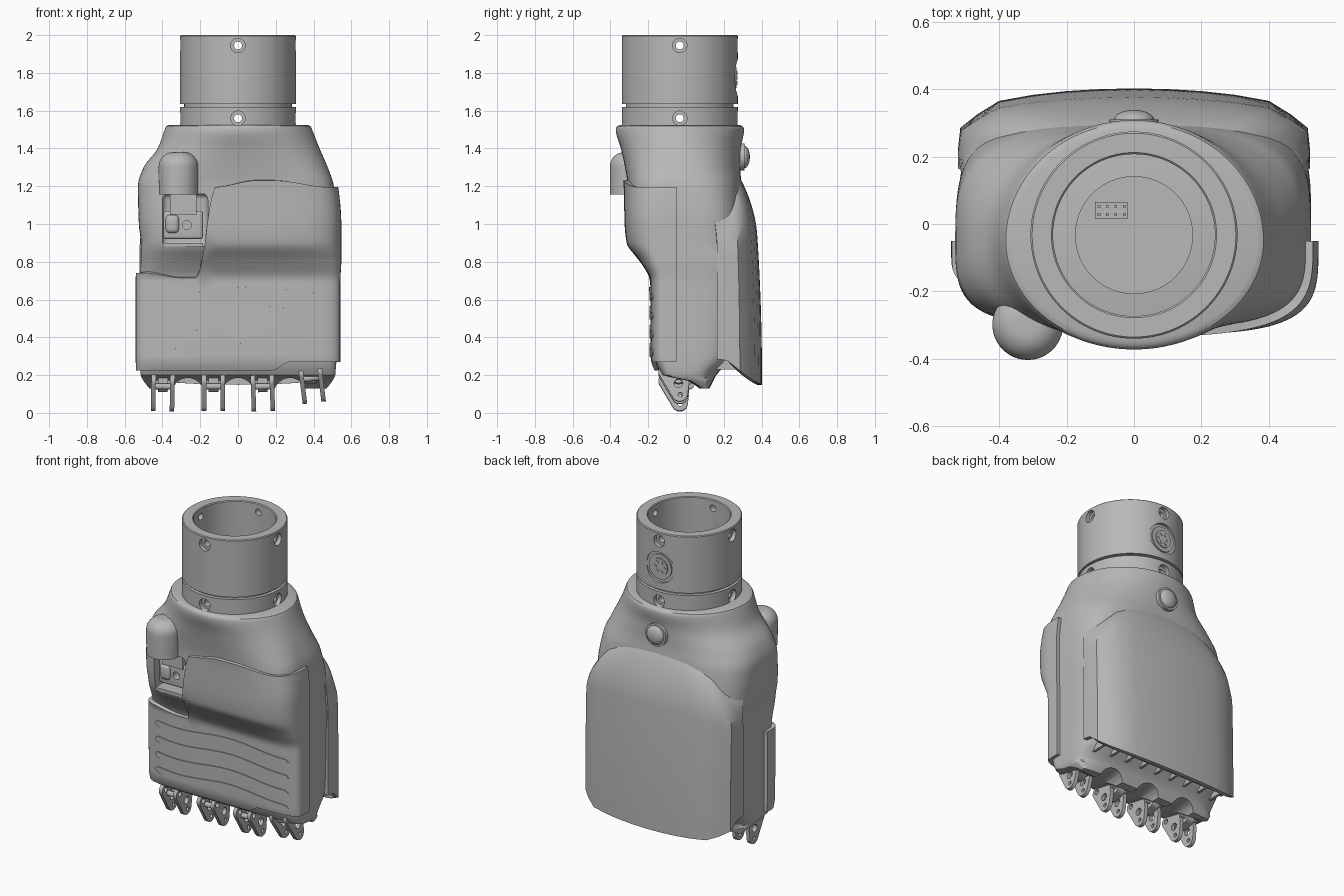
import bpy, bmesh
from math import sin, cos, pi, radians
from mathutils import Matrix, Vector
from mathutils.geometry import convex_hull_2d

if "Cube" in bpy.data.objects:
    bpy.data.objects.remove(bpy.data.objects["Cube"])

grey = bpy.data.materials.new("plain grey")
grey.use_nodes = True
grey.diffuse_color = (0.48, 0.48, 0.48, 1)
grey.node_tree.nodes["Principled BSDF"].inputs["Base Color"].default_value = (0.48, 0.48, 0.48, 1)

WY = -0.033  # wrist axis


def activate(ob):
    bpy.ops.object.select_all(action='DESELECT')
    ob.select_set(True)
    bpy.context.view_layer.objects.active = ob


def finish(name, bm, solid=0.0, cuts=(), angle=35, fix=True):
    if fix:
        bmesh.ops.recalc_face_normals(bm, faces=bm.faces)
    me = bpy.data.meshes.new(name)
    bm.to_mesh(me)
    bm.free()
    me.materials.append(grey)
    ob = bpy.data.objects.new(name, me)
    bpy.context.collection.objects.link(ob)
    activate(ob)
    if solid:
        mod = ob.modifiers.new("thickness", 'SOLIDIFY')
        mod.thickness, mod.offset = abs(solid), 1 if solid > 0 else -1
        bpy.ops.object.modifier_apply(modifier=mod.name)
    for c in cuts:
        mod = ob.modifiers.new("cut", 'BOOLEAN')
        mod.operation, mod.object, mod.solver = 'DIFFERENCE', c, 'EXACT'
        bpy.ops.object.modifier_apply(modifier=mod.name)
        bpy.data.objects.remove(c)
    activate(ob)
    bpy.ops.object.shade_smooth_by_angle(angle=radians(angle))
    return ob


def add_grid(bm, rows, closed=False, cap=False):
    vs = [[bm.verts.new(p) for p in r] for r in rows]
    n = len(vs[0])
    for a, b in zip(vs, vs[1:]):
        for i in range(n if closed else n - 1):
            j = (i + 1) % n
            bm.faces.new((a[i], a[j], b[j], b[i]))
    if cap:
        bm.faces.new(vs[0][::-1])
        bm.faces.new(vs[-1])


def add_cyl(bm, p, r, depth, axis='Z', seg=32):
    m = Matrix.Translation(p)
    if axis != 'Z':
        m = m @ Matrix.Rotation(pi / 2, 4, 'Y' if axis == 'X' else 'X')
    bmesh.ops.create_cone(bm, cap_ends=True, segments=seg, radius1=r, radius2=r, depth=depth, matrix=m)


def add_box(bm, lo, hi, bevel=0):
    lo, hi = Vector(lo), Vector(hi)
    m = Matrix.Translation((lo + hi) / 2) @ Matrix.Diagonal((*(hi - lo), 1))
    vs = bmesh.ops.create_cube(bm, size=1, matrix=m)["verts"]
    if bevel:
        es = list({e for v in vs for e in v.link_edges})
        bmesh.ops.bevel(bm, geom=es, offset=bevel, segments=4, affect='EDGES', profile=0.5)


def add_prism(bm, pts, x0, x1):
    add_grid(bm, [[(x, y, z) for y, z in pts] for x in (x0, x1)], True, True)


def blend(table, t):
    """Smooth monotone interpolation of the columns of a table."""
    t = min(max(t, table[0][0]), table[-1][0])
    i = next(k for k in range(len(table) - 1) if t <= table[k + 1][0])
    h = table[i + 1][0] - table[i][0]
    f = (t - table[i][0]) / h
    out = []
    for c in range(1, len(table[0])):
        d = [(b[c] - a[c]) / (b[0] - a[0]) for a, b in zip(table, table[1:])]
        m = []
        for k in (i, i + 1):
            p, q = d[max(k - 1, 0)], d[min(k, len(d) - 1)]
            m.append(2 * p * q / (p + q) if p * q > 0 else 0)
        a, b = table[i][c], table[i + 1][c]
        out.append(a + (b - a) * f * f * (3 - 2 * f)
                   + h * f * (1 - f) * (m[0] * (1 - f) - m[1] * f))
    return out


# Body sections: height, half width at -x, at +x, front y, back y, front and back roundness
BODY = [(.13, .47, .47, .07, .125, 4, 4), (.17, .5, .5, .01, .145, 5, 5),
        (.2, .515, .515, -.13, .16, 6, 5), (.3, .52, .52, -.165, .25, 6, 5),
        (.7, .52, .52, -.167, .3, 6, 5), (.8, .515, .525, -.22, .31, 5, 5),
        (.9, .515, .525, -.292, .31, 4, 4), (1.0, .525, .525, -.303, .3, 4, 4),
        (1.2, .53, .508, -.308, .295, 3.5, 3.2), (1.3, .5, .475, -.323, .287, 2.8, 2.6),
        (1.4, .425, .432, -.345, .29, 2.3, 2.2), (1.5, .388, .392, -.372, .308, 2, 2),
        (1.518, .38, .384, -.364, .3, 2, 2), (1.525, .36, .365, -.345, .28, 2, 2)]


def section(z, t, off=0.0):
    wl, wr, yf, yb, nf, nb = blend(BODY, z)
    c, s = cos(t), sin(t)
    n = nf if s < 0 else nb
    r = (abs(c) ** n + abs(s) ** n) ** (-1 / n)
    yc = max(-.05, yf + .03)
    d = yb - yc if s > 0 else yc - yf
    return Vector(((wr if c > 0 else wl) * c * r + off * c * r, yc + (d + off) * s * r, z))


# Palm body with thumb window and scalloped lower lip
window = bmesh.new()
add_box(window, (-.4, -.6, .88), (-.16, -.17, 1.16), .03)
scallops = bmesh.new()
for x in (-.265, 0, .275):
    add_cyl(scallops, (x, 0, .1), .085, 1, 'Y')
bm = bmesh.new()
zs = [.13, .15, .17, .185] + [.2 + .025 * i for i in range(53)] + [1.51, 1.518, 1.522, 1.525]
add_grid(bm, [[section(z, 2 * pi * i / 128) for i in range(128)] for z in zs], True, True)
finish("palm_body", bm, cuts=(finish("window_cutter", window), finish("scallop_cutter", scallops)))


# Front cover following the body
def smooth(a, b, x):
    f = min(1, max(0, (x - a) / (b - a)))
    return f * f * (3 - 2 * f)


def cover_top(x):
    return .74 - .025 * smooth(-.5, -.3, x) + .48 * smooth(-.225, -.115, x) \
        + .035 * smooth(-.13, .1, x) - .035 * smooth(.2, .55, x)


cols = []
for i in range(201):
    t = pi + pi * i / 200
    x = section(.7, t, .025).x
    lo = .225 + .045 * smooth(.18, .28, x)
    hi = cover_top(x)
    cols.append([section(lo + (hi - lo) * k / 50, t, .022) for k in range(51)])
bm = bmesh.new()
add_grid(bm, cols)
finish("front_cover", bm, solid=.03, angle=50, fix=False)

# Wavy grip strips on the cover
bm = bmesh.new()
for z0 in (.63, .53, .43, .335):
    strip = []
    for i in range(81):
        x = -.46 + .94 * i / 80
        h = .02 * min(1, (max(0, 1 - (abs(x - .01) / .47) ** 24)) ** .5 + .05)
        zc = z0 + .016 * cos(2 * pi * (x - .08) / .76)
        curve = (1 - abs(x / .542) ** 6) ** (1 / 6)
        strip.append([(x, -.05 + (section(z, -pi / 2, .022).y + .05) * curve, z)
                      for z in (zc - h, zc + h)])
    add_grid(bm, strip)
finish("grip_strips", bm, solid=-.006, fix=False)

# Back shell blending into the shoulders
outline = [(.522, .165), (.522, .22), (.515, .285), (.465, .325), (.4, .365), (.3, .383),
           (.2, .394), (.1, .4), (0, .402)]
outline += [(-x, y) for x, y in outline[-2::-1]]
LOW = [(.16, .285), (.21, .28), (.27, .235), (.36, .17), (.41, .145)]
TOP = [(0, 1.24), (.2, 1.235), (.4, 1.2), (.465, 1.16), (.515, 1.08), (.53, .97)]
cols = []
for k, (x, y) in enumerate(outline):
    t = (.17 + .66 * k / (len(outline) - 1)) * pi
    lo, hi = blend(LOW, y)[0], blend(TOP, abs(x))[0]
    col = []
    for j in range(41):
        v = j / 40
        z = lo + (hi - lo) * v
        p = Vector((x, y - .045 * max(0, z - .2) ** 2 * max(0, y - .16) / .24, z))
        b = section(z, t, -.004)
        col.append(p.lerp(b, max(0, (v - .72) / .28) ** 2.2))
    cols.append(col)
bm = bmesh.new()
add_grid(bm, cols)
finish("back_shell", bm, solid=.025, fix=False)

# Ribs between body and shell
bm = bmesh.new()
for i in range(9):
    x = -.44 + .11 * i
    add_box(bm, (x - .008, .12, .23), (x + .008, .33, .29))
add_box(bm, (-.45, .26, .23), (.45, .28, .27))
add_box(bm, (-.45, .12, .28), (.45, .33, .3))
finish("lower_ribs", bm)

# Wrist tube with groove, screw holes and connector recess
recesses, bores_x, bores_y = bmesh.new(), bmesh.new(), bmesh.new()
for z in (1.945, 1.56):
    for axis, d in (('X', Vector((.305, 0, 0))), ('Y', Vector((0, .305, 0)))):
        for s in (-1, 1):
            add_cyl(recesses, Vector((0, WY, z)) + d * s, .038, .05, axis)
    add_cyl(bores_x, (0, WY, z), .021, 1, 'X')
    add_cyl(bores_y, (0, WY, z), .021, 1, 'Y')
socket = bmesh.new()
add_cyl(socket, (0, .3, 1.775), .098, .09, 'Y')
cutters = [finish("wrist_cutter", b) for b in (recesses, bores_x, bores_y, socket)]
profile = [(.24, 1.52), (.307, 1.52), (.307, 1.62), (.285, 1.62), (.285, 1.635),
           (.307, 1.635), (.307, 1.995), (.302, 2), (.245, 2), (.24, 1.995)]
bm = bmesh.new()
ring = [[(r * cos(a), WY + r * sin(a), z) for r, z in profile]
        for a in [2 * pi * i / 96 for i in range(96)]]
add_grid(bm, ring + ring[:1], closed=True)
bmesh.ops.remove_doubles(bm, verts=bm.verts, dist=.0001)
finish("wrist_tube", bm, cuts=cutters)

# Round connector in the recess
bm = bmesh.new()
add_cyl(bm, (0, .242, 1.775), .08, .04, 'Y')
add_cyl(bm, (0, .248, 1.775), .055, .04, 'Y')
for i in range(6):
    a = i * pi / 3
    add_cyl(bm, (.032 * cos(a), .252, 1.775 + .032 * sin(a)), .01, .04, 'Y', seg=12)
finish("wrist_connector", bm)

# Socket floor and pin header
bm = bmesh.new()
add_cyl(bm, (0, WY, 1.526), .175, .01, seg=64)
add_box(bm, (-.115, .015, 1.52), (-.02, .065, 1.54))
for i in range(4):
    for y in (.028, .053):
        add_box(bm, (-.108 + .025 * i, y - .004, 1.53), (-.1 + .025 * i, y + .004, 1.548))
finish("socket_floor", bm)

# Rear button
bm = bmesh.new()
add_cyl(bm, (0, .285, 1.355), .072, .05, 'Y')
bmesh.ops.create_uvsphere(bm, u_segments=32, v_segments=16, radius=1,
                          matrix=Matrix.Translation((0, .308, 1.355)) @ Matrix.Diagonal((.06, .03, .06, 1)))
finish("rear_button", bm)

# Thumb housing: upright cylinder with a domed top
bm = bmesh.new()
prof = [(.104, 1.155), (.105, 1.27)] + [(.03 + .075 * cos(a), 1.305 + .075 * sin(a))
                                        for a in [pi / 2 * i / 10 for i in range(11)]]
add_grid(bm, [[(-.315 + r * cos(a), -.298 + r * sin(a), z)
               for a in [2 * pi * i / 48 for i in range(48)]] for r, z in prof], True, True)
add_box(bm, (-.41, -.3, 1.155), (-.22, -.15, 1.33), .04)
finish("thumb_housing", bm)

# Thumb joint inside the window
bore = bmesh.new()
add_cyl(bore, (-.27, -.25, .995), .024, .12, 'Y')
bm = bmesh.new()
add_box(bm, (-.395, -.24, .92), (-.185, -.15, 1.07), .015)
finish("thumb_joint", bm, cuts=(finish("joint_bore_cutter", bore),))
bm = bmesh.new()
add_box(bm, (-.385, -.255, .95), (-.31, -.2, 1.05), .025)
add_box(bm, (-.36, -.25, 1.05), (-.22, -.16, 1.16))
add_box(bm, (-.395, -.27, .88), (-.185, -.16, .9))
finish("thumb_joint_details", bm)


# Knuckles: paired rounded links with pin holes
def hull(circles):
    pts = [Vector((y + r * cos(a), z + r * sin(a))) for y, z, r in circles
           for a in [2 * pi * i / 24 for i in range(24)]]
    return [pts[i] for i in convex_hull_2d(pts)]


for x, lift, lean in [(-.4, 0, 1), (-.13, 0, 0), (.135, 0, -2), (.405, .045, -7)]:
    pins = bmesh.new()
    for y, z, r in ((-.11, .17, .016), (-.04, .105, .023), (-.03, .045, .012)):
        add_cyl(pins, (0, y, z), r, .3, 'X', seg=20)
    bm = bmesh.new()
    shape = hull([(-.108, .168, .038), (-.033, .052, .043), (-.015, .11, .032), (-.02, .17, .03)])
    for s in (-1, 1):
        add_prism(bm, shape, s * .05 - .012, s * .05 + .012)
    link = finish("knuckle_links", bm, cuts=(finish("pin_cutter", pins),))
    bm = bmesh.new()
    add_prism(bm, hull([(.015, .155, .03), (-.04, .14, .03), (-.03, .22, .03)]), -.026, .026)
    add_cyl(bm, (0, .015, .165), .016, .11, 'X')
    add_cyl(bm, (0, -.085, .14), .016, .09, 'X')
    add_box(bm, (-.07, -.06, .185), (.07, .06, .24))
    mount = finish("knuckle_mount", bm)
    for ob in (link, mount):
        ob.location = (x, 0, lift)
        ob.rotation_euler.y = radians(lean)
